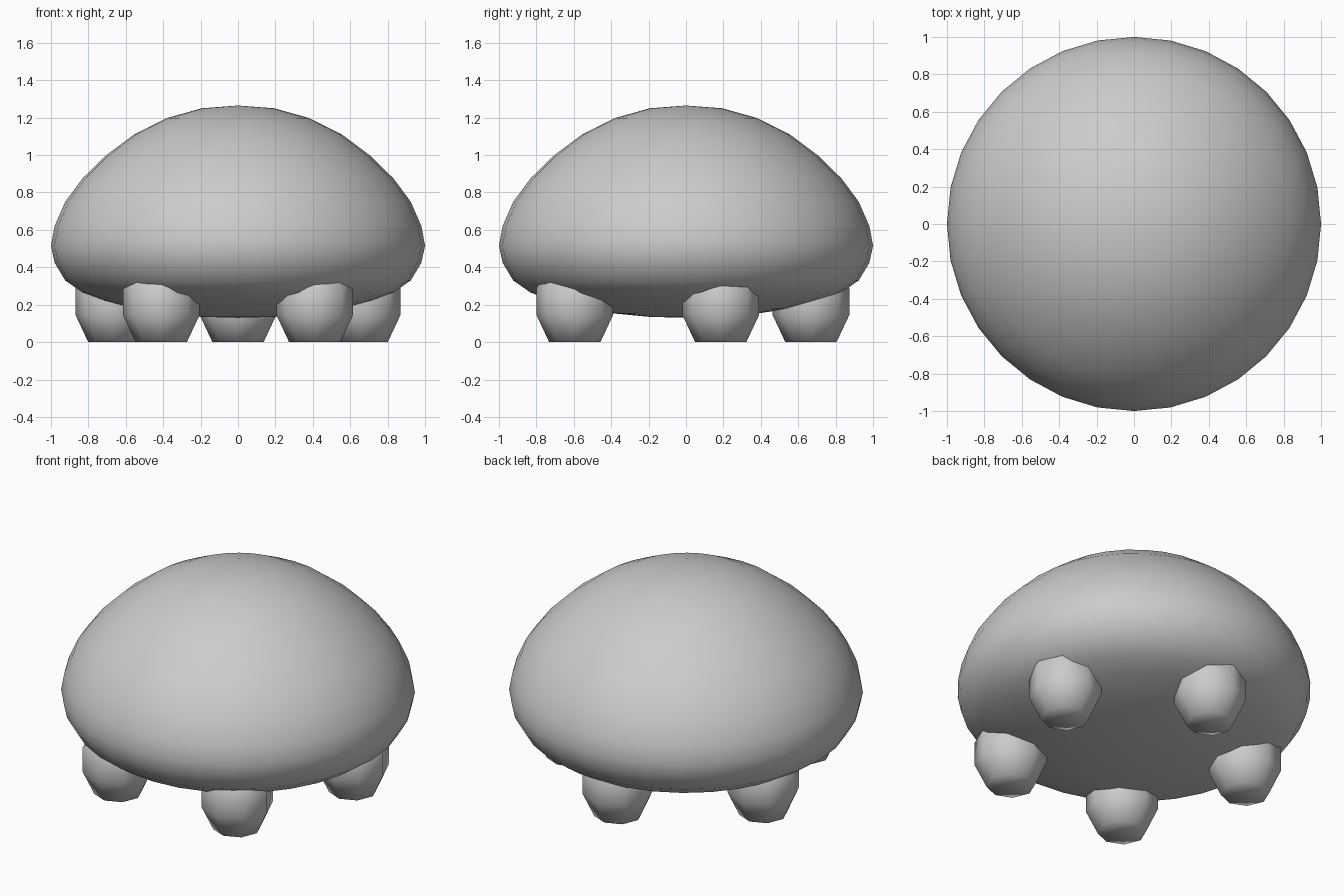
import bpy, bmesh, math

if "Cube" in bpy.data.objects:
    bpy.data.objects.remove(bpy.data.objects["Cube"])

grey = bpy.data.materials.new("plain_grey")
grey.diffuse_color = (0.6, 0.6, 0.6, 1)
grey.use_nodes = True
grey.node_tree.nodes["Principled BSDF"].inputs["Base Color"].default_value = grey.diffuse_color


def lathe(name, profile, sides, location=(0, 0, 0)):
    """Revolve (radius, z) points, top to bottom, into a closed smooth solid."""
    bm = bmesh.new()
    rings = []
    for r, z in profile:
        if r == 0:
            rings.append([bm.verts.new((0, 0, z))])
        else:
            rings.append([bm.verts.new((r * math.cos(math.tau * i / sides),
                                        r * math.sin(math.tau * i / sides), z))
                          for i in range(sides)])
    for a, b in zip(rings, rings[1:]):
        for i in range(sides):
            j = (i + 1) % sides
            if len(a) == 1:
                bm.faces.new((a[0], b[i], b[j]))
            elif len(b) == 1:
                bm.faces.new((a[i], b[0], a[j]))
            else:
                bm.faces.new((a[i], b[i], b[j], a[j]))
    bmesh.ops.recalc_face_normals(bm, faces=bm.faces[:])
    for f in bm.faces:
        f.smooth = True
    me = bpy.data.meshes.new(name)
    bm.to_mesh(me)
    bm.free()
    me.materials.append(grey)
    ob = bpy.data.objects.new(name, me)
    ob.location = location
    bpy.context.collection.objects.link(ob)
    return ob


# Domed body: sphere rings, with a tall top and a flattened underside
heights = [1.265, 1.25, 1.197, 1.11, 0.997, 0.875, 0.75, 0.62, 0.515,
           0.425, 0.33, 0.265, 0.22, 0.18, 0.153, 0.135, 0.13]
last = len(heights) - 1
body = [(0 if k in (0, last) else math.sin(math.pi * k / last), z)
        for k, z in enumerate(heights)]
lathe("dome_body", body, 32)

# Five stubby eight-sided feet in a ring, tops buried in the body
foot = [(0, 0.42), (0.13, 0.40), (0.205, 0.29), (0.205, 0.145), (0.137, 0), (0, 0)]
for n in range(5):
    a = math.radians(90 + 72 * n)
    lathe(f"foot_{n + 1}", foot, 8,
          (0.698 * math.cos(a), 0.698 * math.sin(a) - 0.03, 0))
